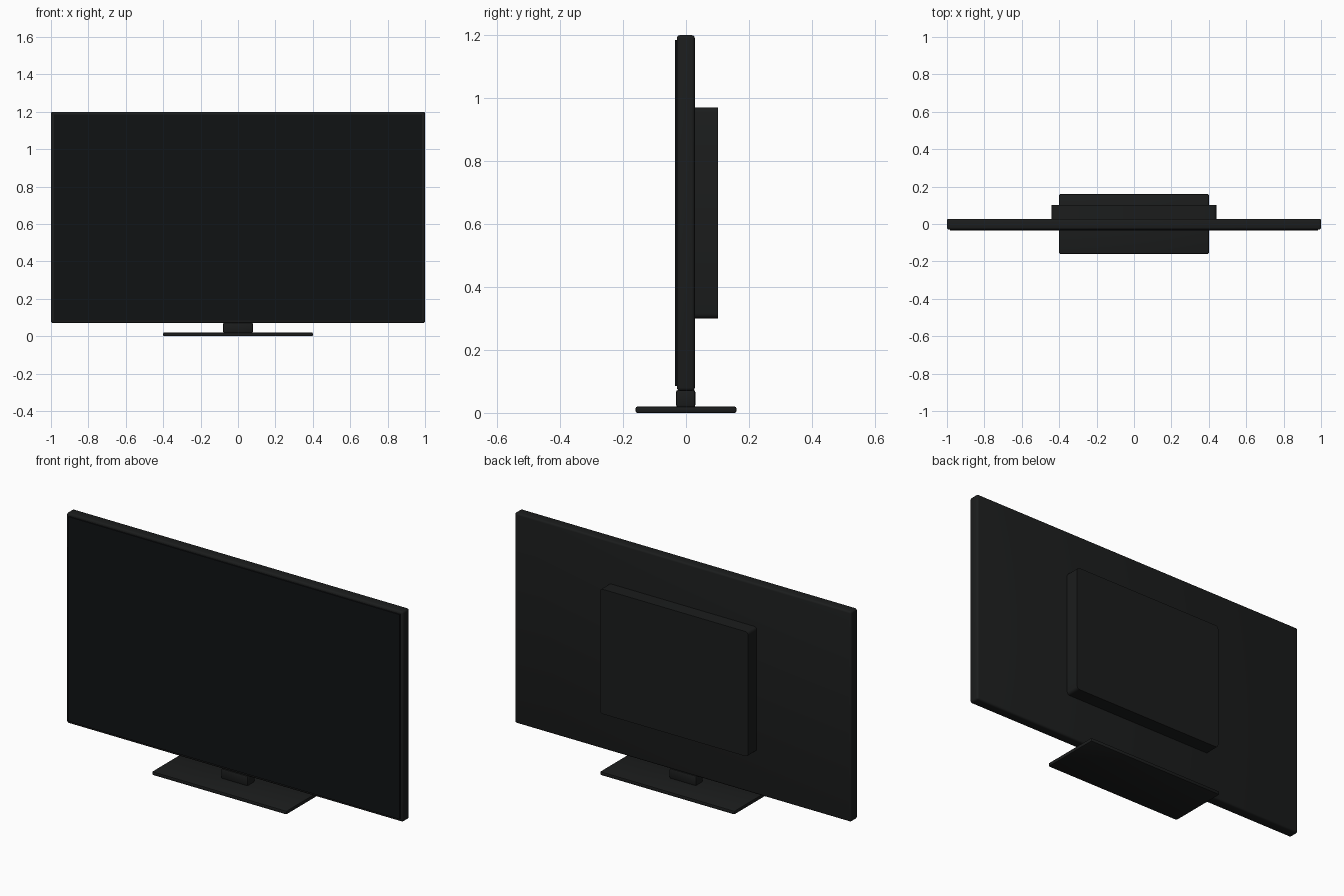
import bpy, bmesh

if "Cube" in bpy.data.objects:
    bpy.data.objects.remove(bpy.data.objects["Cube"])


def material(name, rgb):
    m = bpy.data.materials.new(name)
    m.diffuse_color = (*rgb, 1)
    m.use_nodes = True
    m.node_tree.nodes["Principled BSDF"].inputs["Base Color"].default_value = m.diffuse_color
    return m


casing_mat = material("black_plastic", (0.011, 0.012, 0.012))
screen_mat = material("dark_glass", (0.005, 0.006, 0.007))


def box(name, x, y, z, bevel=0.0, segments=2, mat=casing_mat, depth_edges_only=False):
    """Box from (min, max) ranges, with bevelled edges and smooth faces."""
    bm = bmesh.new()
    bmesh.ops.create_cube(bm, size=1)
    for v in bm.verts:
        v.co = [r[0] if c < 0 else r[1] for c, r in zip(v.co, (x, y, z))]
    edges = bm.edges[:]
    if depth_edges_only:
        edges = [e for e in edges if abs(e.verts[0].co.y - e.verts[1].co.y) > 1e-4]
    if bevel:
        bmesh.ops.bevel(bm, geom=edges, offset=bevel, segments=segments,
                        profile=0.5, affect='EDGES')
    bmesh.ops.recalc_face_normals(bm, faces=bm.faces[:])
    mesh = bpy.data.meshes.new(name)
    bm.to_mesh(mesh)
    bm.free()
    obj = bpy.data.objects.new(name, mesh)
    bpy.context.collection.objects.link(obj)
    mesh.materials.append(mat)
    bpy.ops.object.select_all(action='DESELECT')
    obj.select_set(True)
    bpy.context.view_layer.objects.active = obj
    bpy.ops.object.shade_smooth_by_angle(angle=0.7)
    return obj


# Main panel and the slightly raised display at its front
box("panel_casing", (-1, 1), (-0.029, 0.028), (0.07, 1.20), 0.01, 3)
box("screen", (-0.985, 0.985), (-0.035, -0.02), (0.085, 1.185), mat=screen_mat)

# Electronics housing on the back
box("rear_housing", (-0.44, 0.44), (0.02, 0.102), (0.30, 0.97), 0.015, 3,
    depth_edges_only=True)

# Stand
box("stand_neck", (-0.08, 0.08), (-0.032, 0.03), (0.018, 0.073), 0.008, 2)
box("stand_base", (-0.40, 0.40), (-0.16, 0.16), (0.0, 0.02), 0.006, 2)
